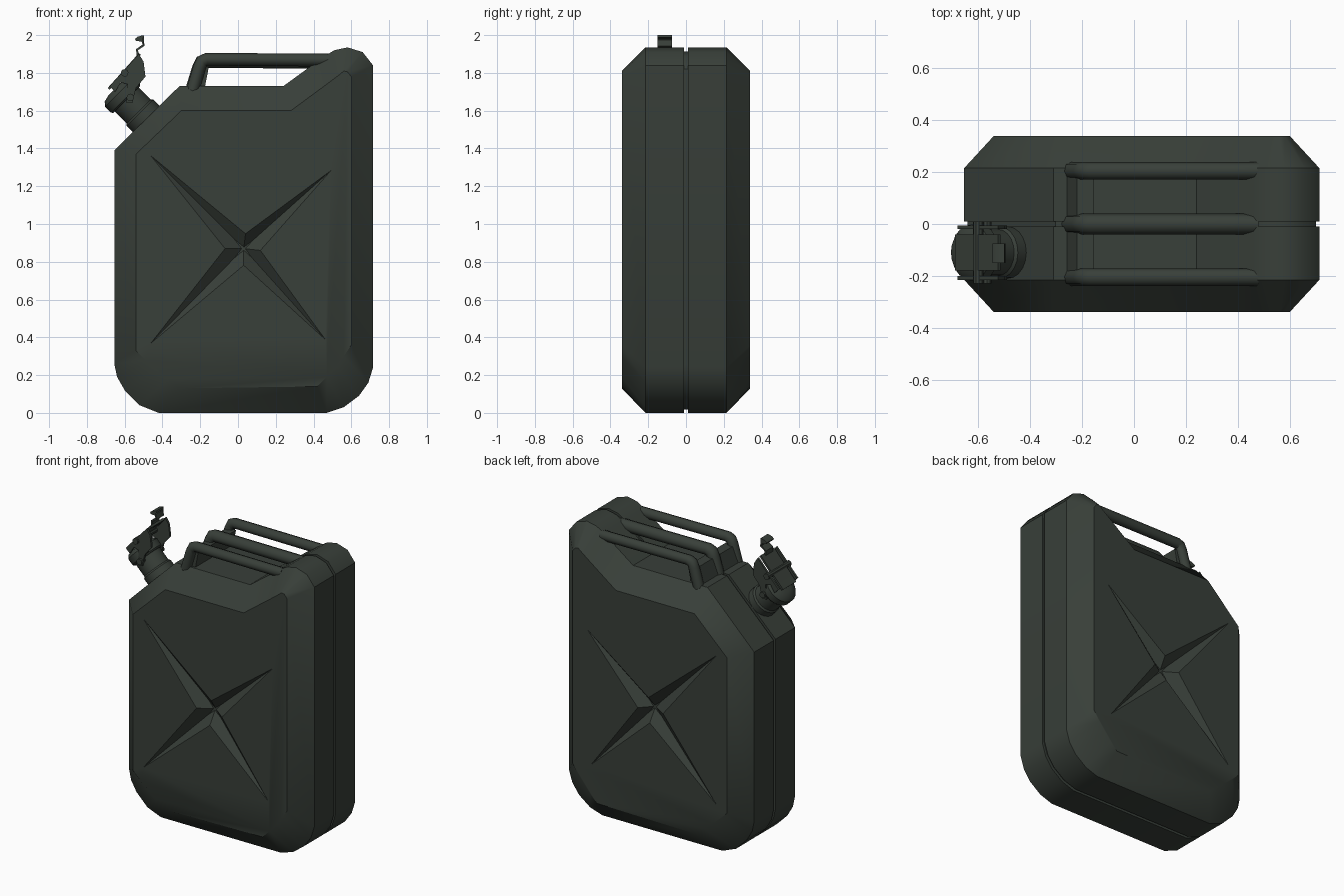
import bpy, bmesh, math
from mathutils import Vector

cube = bpy.data.objects.get("Cube")
if cube:
    bpy.data.objects.remove(cube, do_unlink=True)

paint = bpy.data.materials.new("dark_olive_paint")
paint.use_nodes = True
colour = (0.04, 0.05, 0.041, 1)
paint.diffuse_color = colour
shader = next(n for n in paint.node_tree.nodes if n.type == 'BSDF_PRINCIPLED')
shader.inputs["Base Color"].default_value = colour
shader.inputs["Roughness"].default_value = 0.6


def select(ob):
    bpy.ops.object.select_all(action='DESELECT')
    ob.select_set(True)
    bpy.context.view_layer.objects.active = ob


def smooth(ob, angle=35):
    select(ob)
    bpy.ops.object.shade_smooth_by_angle(angle=math.radians(angle))


def loft(name, rings, angle=35):
    """Skin a stack of equal-length closed rings and cap both ends."""
    bm = bmesh.new()
    rows = [[bm.verts.new(p) for p in ring] for ring in rings]
    n = len(rows[0])
    for a, b in zip(rows, rows[1:]):
        for i in range(n):
            j = (i + 1) % n
            bm.faces.new((a[i], a[j], b[j], b[i]))
    bm.faces.new(rows[0])
    bm.faces.new(rows[-1])
    bmesh.ops.recalc_face_normals(bm, faces=bm.faces)
    mesh = bpy.data.meshes.new(name)
    bm.to_mesh(mesh)
    bm.free()
    ob = bpy.data.objects.new(name, mesh)
    bpy.context.collection.objects.link(ob)
    mesh.materials.append(paint)
    smooth(ob, angle)
    return ob


def slab(name, outline, y0, y1):
    """Extrude an x-z outline along y."""
    return loft(name, [[(x, y, z) for x, z in outline] for y in (y0, y1)])


def lathe(name, origin, axis, profile, sides=20):
    """Stack circles of (distance, radius) along an axis."""
    axis = Vector(axis).normalized()
    u = axis.orthogonal().normalized()
    v = axis.cross(u)
    turns = [math.tau * i / sides for i in range(sides)]
    return loft(name, [[Vector(origin) + axis * d + (u * math.cos(t) + v * math.sin(t)) * r
                        for t in turns] for d, r in profile])


def tube(name, points, radius):
    curve = bpy.data.curves.new(name, 'CURVE')
    curve.dimensions = '3D'
    curve.bevel_depth = radius
    curve.bevel_resolution = 2
    curve.use_fill_caps = True
    spline = curve.splines.new('POLY')
    spline.points.add(len(points) - 1)
    for p, co in zip(spline.points, points):
        p.co = (*co, 1)
    curve.materials.append(paint)
    ob = bpy.data.objects.new(name, curve)
    bpy.context.collection.objects.link(ob)
    select(ob)
    bpy.ops.object.convert(target='MESH')
    smooth(bpy.context.object, 50)


def ribbon(name, path, thickness, y0, y1):
    """Thin bent sheet following an x-z path."""
    pts = [Vector(p) for p in path]
    back = []
    for i, p in enumerate(pts):
        d = (pts[min(i + 1, len(pts) - 1)] - pts[max(i - 1, 0)]).normalized()
        back.append(p + Vector((d.y, -d.x)) * thickness)
    return slab(name, pts + back[::-1], y0, y1)


# Can body: outer outline, and the smaller outline of the side panels
outer = [(-0.42, 0), (-0.52, 0.04), (-0.6, 0.12), (-0.64, 0.19), (-0.655, 0.26),
         (-0.655, 1.39), (-0.31, 1.73), (0.24, 1.73), (0.46, 1.89), (0.51, 1.92),
         (0.58, 1.935), (0.66, 1.91), (0.715, 1.84), (0.715, 0.24), (0.69, 0.16),
         (0.64, 0.09), (0.56, 0.03), (0.47, 0)]
panel = [(-0.31, 0.13), (-0.37, 0.18), (-0.43, 0.23), (-0.49, 0.28), (-0.54, 0.33),
         (-0.54, 1.37), (-0.3, 1.6), (0.28, 1.6), (0.49, 1.755), (0.53, 1.785),
         (0.56, 1.81), (0.58, 1.805), (0.6, 1.78), (0.6, 0.36), (0.56, 0.3),
         (0.52, 0.25), (0.47, 0.19), (0.42, 0.14)]
centre = Vector((0.03, 0.9))
seam = [centre + (Vector(p) - centre) * 0.98 for p in outer]
layers = [(panel, -0.34), (outer, -0.215), (outer, -0.01), (seam, -0.01),
          (seam, 0.01), (outer, 0.01), (outer, 0.215), (panel, 0.34)]
body = loft("can_body", [[(p[0], y, p[1]) for p in ring] for ring, y in layers])

# Pressed cross on both side panels
star = [(-0.47, 1.37), (0.04, 0.95), (0.5, 1.29), (0.12, 0.86),
        (0.47, 0.38), (0.03, 0.78), (-0.47, 0.36), (-0.07, 0.87)]
for side in (-1, 1):
    cutter = loft("cross_cutter", [
        [(x, side * 0.341, z) for x, z in star],
        [(0.03 + (x - 0.03) * 0.1, side * 0.285, 0.87 + (z - 0.87) * 0.1) for x, z in star]])
    cutter.hide_render = True
    select(body)
    mod = body.modifiers.new("pressed_cross", 'BOOLEAN')
    mod.operation = 'DIFFERENCE'
    mod.solver = 'EXACT'
    mod.object = cutter
    # The cut comes before the smoothing
    body.modifiers.move(len(body.modifiers) - 1, 0)
    bpy.ops.object.modifier_apply(modifier="pressed_cross")
    bpy.data.objects.remove(cutter, do_unlink=True)
smooth(body)

# Three carrying bars and the sloping web that joins their legs
for name, y, r in (("right_handle_bar", -0.205, 0.034), ("middle_handle_bar", 0, 0.04),
                   ("left_handle_bar", 0.205, 0.034)):
    top = 1.906 - r
    tube(name, [(-0.245, y, 1.69), (-0.203, y, top - 0.04), (-0.19, y, top - 0.01),
                (-0.165, y, top), (0.48, y, top - 0.004)], r)
slab("handle_web", [(-0.27, 1.7), (-0.18, 1.7), (-0.155, 1.83), (-0.22, 1.83)], -0.2, 0.2)

# Slanted neck with its collar and cap
mid = -0.11
slant = (-1, 0, 1)
lathe("neck", (-0.49, mid, 1.56), slant,
      [(-0.06, 0.1), (0.04, 0.1), (0.05, 0.09), (0.15, 0.09)])
lathe("cap", (-0.49, mid, 1.56), slant,
      [(0.14, 0.1), (0.15, 0.108), (0.195, 0.108), (0.215, 0.09), (0.225, 0.05)])

# Locking lever: side cheeks, bridge, thumb tab and hinge pins
cheek = [(-0.68, 1.73), (-0.525, 1.9), (-0.5, 1.86), (-0.49, 1.78), (-0.54, 1.72),
         (-0.56, 1.64), (-0.59, 1.64), (-0.585, 1.74), (-0.62, 1.75), (-0.65, 1.7)]
for name, y in (("right_lever_cheek", mid - 0.105), ("left_lever_cheek", mid + 0.09)):
    slab(name, cheek, y, y + 0.015)
ribbon("lever_bridge", [(-0.69, 1.72), (-0.6, 1.82), (-0.525, 1.905)], 0.014, mid - 0.07, mid + 0.07)
ribbon("thumb_tab", [(-0.535, 1.88), (-0.54, 1.925), (-0.505, 1.95), (-0.51, 1.965),
                     (-0.54, 1.97), (-0.545, 1.98), (-0.53, 1.992), (-0.5, 2.0)],
       0.012, mid - 0.04, mid + 0.035)
for name, x, z in (("lever_pin", -0.6, 1.8), ("hinge_pin", -0.57, 1.67)):
    lathe(name, (x, mid - 0.12, z), (0, 1, 0), [(0, 0.02), (0.24, 0.02)], 10)
